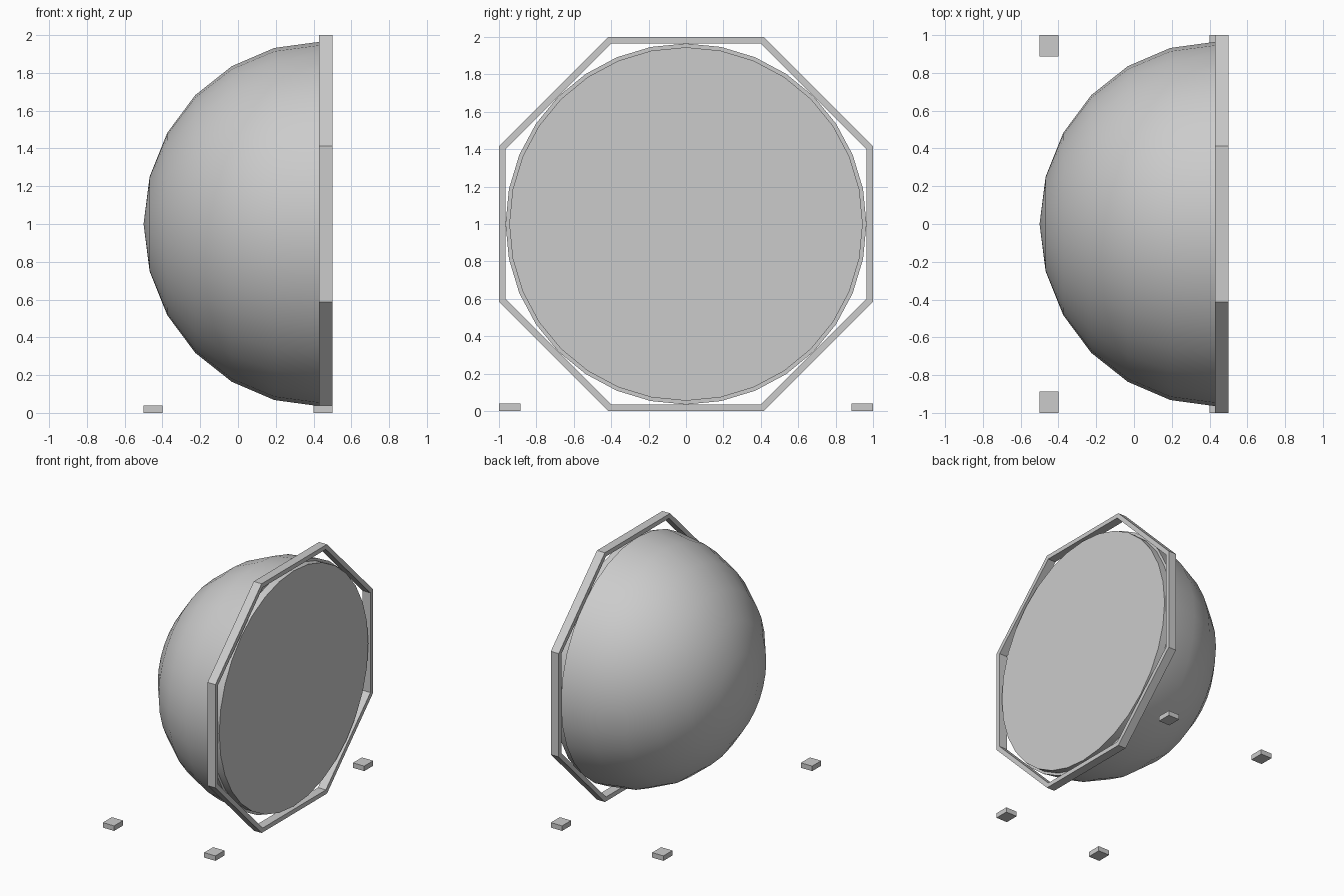
import bpy, bmesh
from math import pi, sin, cos, tan

if "Cube" in bpy.data.objects:
    bpy.data.objects.remove(bpy.data.objects["Cube"])


def make(name, verts, faces, smooth=False):
    mesh = bpy.data.meshes.new(name)
    bm = bmesh.new()
    vs = [bm.verts.new(v) for v in verts]
    for f in faces:
        bm.faces.new([vs[i] for i in f])
    bmesh.ops.remove_doubles(bm, verts=bm.verts, dist=1e-5)
    bmesh.ops.recalc_face_normals(bm, faces=bm.faces)
    bm.to_mesh(mesh)
    bm.free()
    obj = bpy.data.objects.new(name, mesh)
    bpy.context.collection.objects.link(obj)
    if smooth:
        bpy.context.view_layer.objects.active = obj
        obj.select_set(True)
        bpy.ops.object.shade_smooth_by_angle(angle=0.6)
        obj.select_set(False)
    return obj


def lathe(name, profile, n, phase=0.0, closed=False):
    """Spin (x, radius) points around the horizontal axis at z = 1."""
    m = len(profile)
    verts = [(x, r * cos(phase + 2 * pi * k / n), 1 + r * sin(phase + 2 * pi * k / n))
             for k in range(n) for x, r in profile]
    faces = []
    for k in range(n):
        a, b = k * m, (k + 1) % n * m
        for i in range(m if closed else m - 1):
            j = (i + 1) % m
            ring = [a + i, a + j, b + j, b + i]
            if profile[i][1] == 0:
                ring = [a + i, a + j, b + j]
            elif profile[j][1] == 0:
                ring = [a + i, a + j, b + i]
            faces.append(ring)
    return make(name, verts, faces, smooth=n > 8)


# Rounded back shell with its flat rim
R, DEPTH, RIM = 0.965, 0.935, 0.435
dome = [(RIM - DEPTH * cos(i * pi / 12), R * sin(i * pi / 12)) for i in range(7)]
lathe("dome_shell", dome + [(RIM, 0.90)], 32)

# Flat round front panel
lathe("front_disc", [(RIM, 0.945), (0.495, 0.945), (0.495, 0)], 32)

# Octagonal frame around the disc
k = 1 / cos(pi / 8)
lathe("octagon_frame", [(0.43, k), (0.50, k), (0.50, 0.965 * k), (0.43, 0.965 * k)],
      8, pi / 8, closed=True)

# Four small feet on the ground
for sx, side in ((-1, "left"), (1, "right")):
    for sy, end in ((-1, "front"), (1, "back")):
        bpy.ops.mesh.primitive_cube_add(size=1, location=(sx * 0.45, sy * 0.943, 0.02))
        foot = bpy.context.object
        foot.name = f"foot_{end}_{side}"
        foot.scale = (0.10, 0.114, 0.04)
